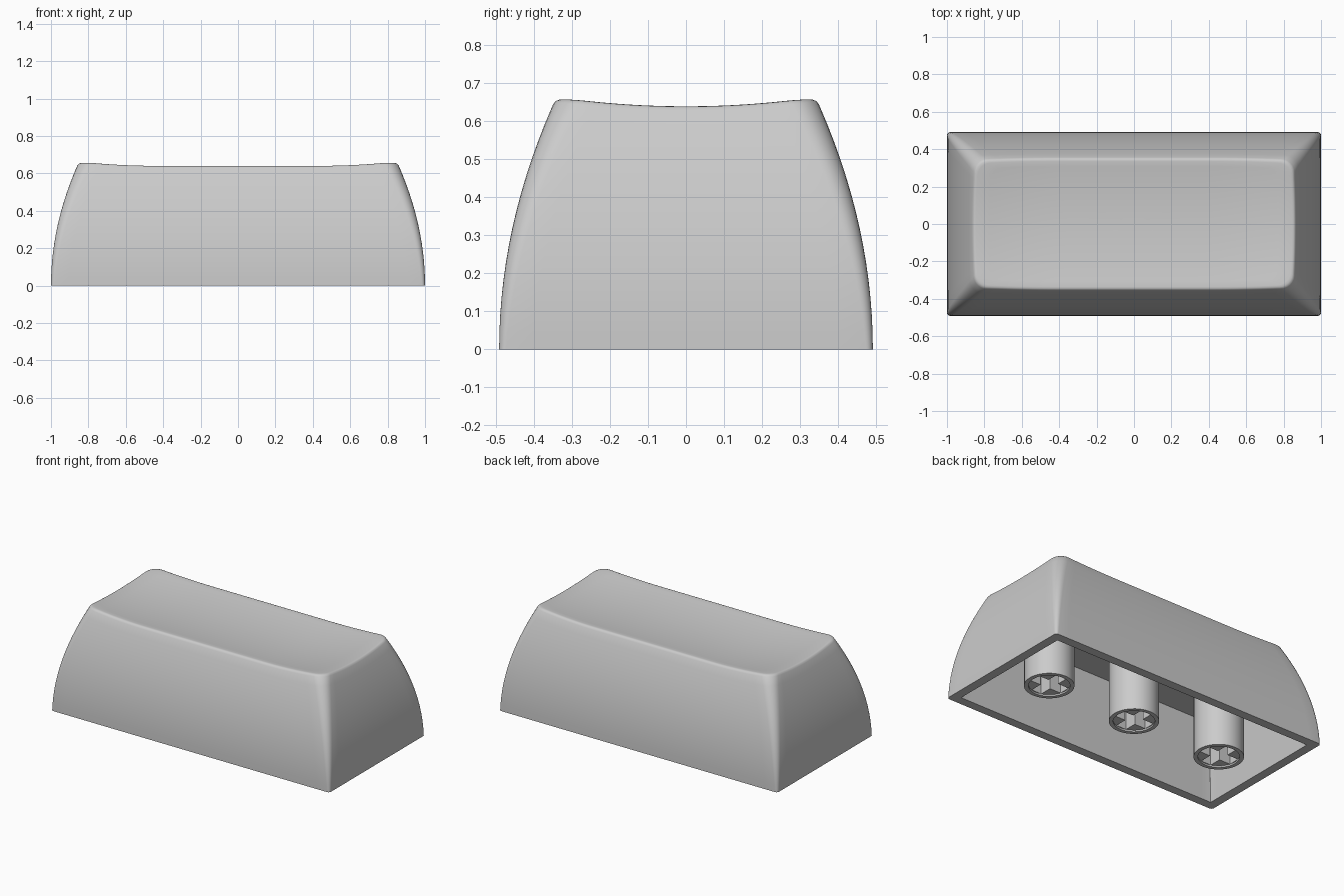
import bpy, bmesh, math

cube = bpy.data.objects.get("Cube")
if cube:
    bpy.data.objects.remove(cube, do_unlink=True)

# One plain plastic colour
grey = bpy.data.materials.new("light grey plastic")
grey.use_nodes = True
colour = (0.6, 0.6, 0.6, 1)
grey.diffuse_color = colour
grey.node_tree.nodes["Principled BSDF"].inputs["Base Color"].default_value = colour

HX, HY = 1.0, 0.491      # half size at the base
WALL = 0.058
CEILING = 0.48


def make_object(name, bm):
    bmesh.ops.recalc_face_normals(bm, faces=bm.faces)
    mesh = bpy.data.meshes.new(name)
    bm.to_mesh(mesh)
    bm.free()
    mesh.materials.append(grey)
    ob = bpy.data.objects.new(name, mesh)
    bpy.context.collection.objects.link(ob)
    return ob


def smooth(ob):
    bpy.ops.object.select_all(action='DESELECT')
    ob.select_set(True)
    bpy.context.view_layer.objects.active = ob
    bpy.ops.object.shade_smooth_by_angle(angle=math.radians(35))


def dish(x, y):
    """Height of the scooped top: flat middle, raised corners."""
    ends = max(0, abs(x) - 0.42) / 0.41
    return 0.615 + 0.022 * ends ** 2 + 0.0235 * (y / 0.325) ** 2


def rounded_rect(hx, hy, r, arc=6):
    """Points around a rounded rectangle, with extra points on the sides."""
    corners = []
    for i, (sx, sy) in enumerate([(1, 1), (-1, 1), (-1, -1), (1, -1)]):
        for k in range(arc + 1):
            a = math.pi / 2 * (i + k / arc)
            corners.append((sx * (hx - r) + r * math.cos(a), sy * (hy - r) + r * math.sin(a)))
    pts = []
    for i in range(4):
        pts += corners[i * (arc + 1):(i + 1) * (arc + 1)]
        x0, y0 = pts[-1]
        x1, y1 = corners[(i + 1) * (arc + 1) % len(corners)]
        n = 28 if i % 2 == 0 else 14
        pts += [(x0 + (x1 - x0) * k / n, y0 + (y1 - y0) * k / n) for k in range(1, n)]
    return pts


def section(z, inset=0.0):
    """Bowed body outline at height z, its corners rounder towards the top."""
    shrink = 0.342 * z * z + inset
    return rounded_rect(HX - shrink, HY - shrink, 0.018 + 0.08 * z)


def build_body():
    rings = []
    # Hollow inside with straight drafted walls, from the ceiling to the base
    for z, shrink in [(CEILING, WALL + 0.06), (0, WALL)]:
        rings.append([(x, y, z) for x, y in rounded_rect(HX - shrink, HY - shrink, 0.002)])
    # Bowed outer walls, ending just below the scooped rim
    rim = section(0.64)
    drop = 0.015
    tops = [dish(x, y) - drop for x, y in rim]
    steps = 14
    for k in range(steps + 1):
        ring = []
        for i, top in enumerate(tops):
            z = top * k / steps
            ring.append((*section(z)[i], z))
        rings.append(ring)
    # Rounded rim
    for inset, fall in [(0.006, 0.006), (0.012, 0.002), (0.021, 0)]:
        ring = []
        for i, top in enumerate(tops):
            x, y = section(top, inset)[i]
            ring.append((x, y, dish(x, y) - fall))
        rings.append(ring)
    # Scooped top closing towards the middle
    last = rings[-1]
    for k in range(1, 12):
        s = 1 - k / 12
        rings.append([(x * s, y * s, dish(x * s, y * s)) for x, y, z in last])

    bm = bmesh.new()
    loops = [[bm.verts.new(p) for p in ring] for ring in rings]
    n = len(loops[0])
    for a, b in zip(loops, loops[1:]):
        for i in range(n):
            j = (i + 1) % n
            bm.faces.new((a[i], a[j], b[j], b[i]))
    bm.faces.new(loops[0])
    centre = bm.verts.new((0, 0, dish(0, 0)))
    for i in range(n):
        bm.faces.new((loops[-1][i], loops[-1][(i + 1) % n], centre))
    return make_object("cap_body", bm)


def circle(r, n=40):
    return [(r * math.cos(math.tau * k / n), r * math.sin(math.tau * k / n)) for k in range(n)]


def cross(w, l):
    pts = []
    for c, s in [(1, 0), (0, 1), (-1, 0), (0, -1)]:
        pts += [(c * px - s * py, s * px + c * py) for px, py in [(l, -w), (l, w), (w, w)]]
    return pts


def extrude_outline(name, pts, z0, z1):
    bm = bmesh.new()
    face = bm.faces.new([bm.verts.new((x, y, z0)) for x, y in pts])
    new = bmesh.ops.extrude_face_region(bm, geom=[face])["geom"]
    bmesh.ops.translate(bm, vec=(0, 0, z1 - z0), verts=[v for v in new if isinstance(v, bmesh.types.BMVert)])
    return make_object(name, bm)


def build_stem(name, x):
    """Round post with a shallow recess and a cross-shaped socket in its lower end."""
    stem = extrude_outline(name, circle(0.146), 0, CEILING + 0.02)
    bpy.context.view_layer.objects.active = stem
    for outline, depth in [(circle(0.121), 0.01), (cross(0.036, 0.115), 0.26)]:
        cutter = extrude_outline("socket_cutter", outline, -0.05, depth)
        cutter.hide_render = True
        cut = stem.modifiers.new("socket", 'BOOLEAN')
        cut.operation = 'DIFFERENCE'
        cut.solver = 'EXACT'
        cut.object = cutter
        bpy.ops.object.modifier_apply(modifier=cut.name)
        bpy.data.objects.remove(cutter, do_unlink=True)
    stem.location.x = x
    smooth(stem)


smooth(build_body())
for stem_name, stem_x in [("right_stem", -0.64), ("middle_stem", 0), ("left_stem", 0.64)]:
    build_stem(stem_name, stem_x)
